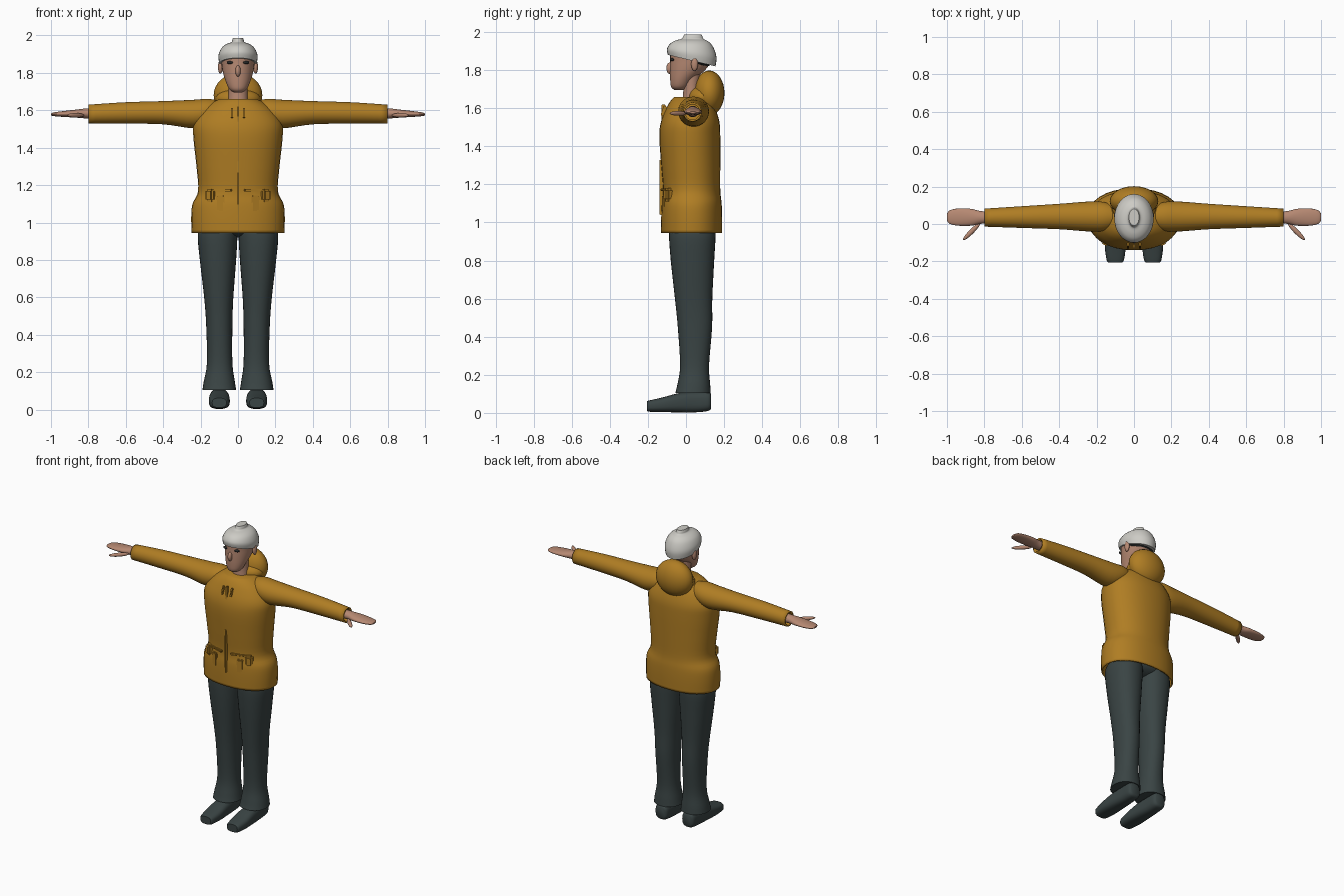
import bpy, bmesh, math
from mathutils import Matrix, Vector

if "Cube" in bpy.data.objects:
    bpy.data.objects.remove(bpy.data.objects["Cube"])


def material(name, r, g, b):
    m = bpy.data.materials.new(name)
    m.diffuse_color = (r, g, b, 1)
    m.use_nodes = True
    m.node_tree.nodes["Principled BSDF"].inputs["Base Color"].default_value = (r, g, b, 1)
    return m


OCHRE = material("ochre_cloth", .43, .205, .017)
SLATE = material("slate_cloth", .042, .058, .058)
SKIN = material("skin", .47, .25, .17)
WHITE = material("off_white", .61, .6, .56)
DARK = material("dark_hair", .02, .022, .022)


def finish(name, bm, mat):
    bmesh.ops.recalc_face_normals(bm, faces=bm.faces)
    me = bpy.data.meshes.new(name)
    bm.to_mesh(me)
    bm.free()
    me.materials.append(mat)
    ob = bpy.data.objects.new(name, me)
    bpy.context.collection.objects.link(ob)
    bpy.ops.object.select_all(action='DESELECT')
    ob.select_set(True)
    bpy.context.view_layer.objects.active = ob
    bpy.ops.object.shade_smooth_by_angle(angle=math.radians(40))
    return ob


def spline(rings, steps=4):
    """Catmull-Rom interpolation through ring parameters."""
    rings = [Vector(r) for r in rings]
    pts = [rings[0]] + rings + [rings[-1]]
    out = []
    for a, b, c, d in zip(pts, pts[1:], pts[2:], pts[3:]):
        for i in range(steps):
            t = i / steps
            out.append(.5 * (2 * b + (c - a) * t + (2 * a - 5 * b + 4 * c - d) * t**2
                             + (3 * b - a - 3 * c + d) * t**3))
    return out + [rings[-1]]


def loft(name, mat, axis, rings, side=1, power=2, open_end=None, shape=None):
    """Rings are (position on axis, centre u, centre v, radius u, radius v)."""
    bm, n, loops = bmesh.new(), 32, []
    for t, cu, cv, ru, rv in spline(rings):
        loop = []
        for i in range(n):
            a = math.tau * i / n
            c, s = math.cos(a), math.sin(a)
            u = cu + ru * math.copysign(abs(c)**(2 / power), c)
            v = cv + rv * math.copysign(abs(s)**(2 / power), s)
            p = {"x": (t, u, v), "y": (u, t, v), "z": (u, v, t)}[axis]
            loop.append(bm.verts.new((p[0] * side, p[1], p[2])))
        loops.append(loop)
    for a, b in zip(loops, loops[1:]):
        for i in range(n):
            bm.faces.new((a[i], a[(i + 1) % n], b[(i + 1) % n], b[i]))
    if open_end != "first":
        bm.faces.new(loops[0])
    if open_end != "last":
        bm.faces.new(loops[-1])
    if shape:
        for v in bm.verts:
            shape(v.co)
    ob = finish(name, bm, mat)
    if open_end:
        ob.modifiers.new("cloth_thickness", 'SOLIDIFY').thickness = .01
    return ob


def blob(name, mat, centre, radii, turn=0):
    bm = bmesh.new()
    bmesh.ops.create_uvsphere(bm, u_segments=24, v_segments=16, radius=1)
    bm.transform(Matrix.Translation(centre) @ Matrix.Rotation(turn, 4, 'Z')
                 @ Matrix.Diagonal((*radii, 1)))
    return finish(name, bm, mat)


def box(name, mat, centre, size, turn=0, tilt=0):
    bm = bmesh.new()
    bmesh.ops.create_cube(bm, size=1)
    bm.transform(Matrix.Translation(centre) @ Matrix.Rotation(turn, 4, 'Z')
                 @ Matrix.Rotation(tilt, 4, 'X') @ Matrix.Diagonal((*size, 1)))
    bmesh.ops.bevel(bm, geom=bm.edges[:], offset=min(size) * .25, segments=2, affect='EDGES')
    return finish(name, bm, mat)


# Jacket body, hood and front fastening
loft("jacket_body", OCHRE, "z", [
    (.945, 0, .03, .248, .16), (1.03, 0, .03, .25, .16), (1.1, 0, .03, .243, .157),
    (1.17, 0, .03, .213, .15), (1.3, 0, .025, .222, .155), (1.45, 0, .02, .238, .16),
    (1.53, 0, .022, .236, .153), (1.6, 0, .025, .19, .128), (1.64, 0, .025, .14, .105),
    (1.66, 0, .025, .1, .085)], power=2.2, open_end="first")
blob("hood", OCHRE, (0, .122, 1.68), (.13, .08, .118))
blob("hood_collar", OCHRE, (0, .09, 1.66), (.12, .08, .06))
box("zip_lower", OCHRE, (0, -.128, 1.185), (.012, .02, .29))
box("zip_upper", OCHRE, (0, -.118, 1.57), (.012, .022, .1))

# Trouser seat
blob("trouser_seat", SLATE, (0, .033, .98), (.2, .115, .06))

for s, side in ((1, "left"), (-1, "right")):
    # Sleeve, hand and thumb
    loft(side + "_sleeve", OCHRE, "x", [
        (.1, .04, 1.6, .055, .05), (.16, .04, 1.592, .077, .069), (.24, .04, 1.58, .08, .076),
        (.4, .04, 1.587, .068, .062), (.6, .037, 1.586, .058, .057),
        (.8, .034, 1.58, .048, .05)], s, open_end="last")
    loft(side + "_hand", SKIN, "x", [
        (.74, .035, 1.583, .03, .03), (.82, .035, 1.583, .034, .026),
        (.87, .036, 1.582, .045, .021), (.94, .037, 1.58, .046, .015),
        (.985, .037, 1.579, .036, .01), (1, .037, 1.578, .018, .005)], s)
    blob(side + "_thumb", SKIN, (.868 * s, -.04, 1.573), (.064, .013, .012), -s * math.pi / 4)

    # Trouser leg and shoe
    loft(side + "_trouser_leg", SLATE, "z", [
        (.105, .1, .037, .09, .093), (.15, .1, .041, .083, .086), (.25, .098, .045, .068, .076),
        (.45, .1, .047, .07, .09), (.6, .103, .04, .078, .098), (.8, .107, .034, .097, .114),
        (.94, .109, .033, .106, .122), (1, .1, .033, .09, .11)], s, power=2.2)
    loft(side + "_shoe", SLATE, "y", [
        (-.205, .1, .036, .038, .025), (-.19, .1, .036, .047, .03), (-.12, .1, .043, .056, .039),
        (-.04, .1, .053, .054, .05), (.05, .1, .057, .048, .054), (.115, .1, .06, .045, .05),
        (.132, .1, .06, .032, .038)], s, power=2.8,
        shape=lambda co: setattr(co, "z", max(co.z, 0)))

    # Pocket, flap and drawcord
    box(side + "_pocket_pouch", OCHRE, (.147 * s, -.09, 1.145), (.05, .05, .07), s * .5)
    box(side + "_pocket_flap", OCHRE, (.095 * s, -.107, 1.172), (.13, .02, .014), s * .3)
    box(side + "_pocket_edge", OCHRE, (.093 * s, -.108, 1.1), (.045, .025, .09), s * .3)
    box(side + "_drawcord", OCHRE, (.032 * s, -.116, 1.585), (.01, .02, .055), 0, -.3)

    # Ear and eye
    blob(side + "_ear", SKIN, (.094 * s, .045, 1.832), (.013, .018, .036))
    blob(side + "_eye", DARK, (.044 * s, -.073, 1.855), (.017, .01, .008), s * .35)

# Head
loft("neck", SKIN, "z", [(1.62, 0, .03, .055, .05), (1.7, 0, .028, .05, .042),
                         (1.8, 0, .03, .055, .05)])
loft("head", SKIN, "z", [
    (1.695, 0, -.035, .022, .025), (1.712, 0, -.033, .046, .045), (1.75, 0, -.02, .064, .063),
    (1.8, 0, .008, .08, .092), (1.85, 0, .025, .088, .108), (1.9, 0, .03, .09, .11),
    (1.94, 0, .03, .06, .08)])
blob("nose", SKIN, (0, -.085, 1.81), (.014, .018, .03))
blob("hair", DARK, (0, .064, 1.862), (.094, .085, .052))


# Cap, with its rim dropping towards the back
def drop_back(co):
    co.z -= .24 * (co.y - .03) * max(0, min(1, (1.97 - co.z) / .12))


loft("cap", WHITE, "z", [
    (1.85, 0, .03, .1, .125), (1.89, 0, .03, .105, .13), (1.93, 0, .03, .09, .113),
    (1.952, 0, .032, .066, .088), (1.964, 0, .035, .036, .058), (1.975, 0, .036, .031, .051),
    (1.987, 0, .036, .027, .045)], shape=drop_back)
